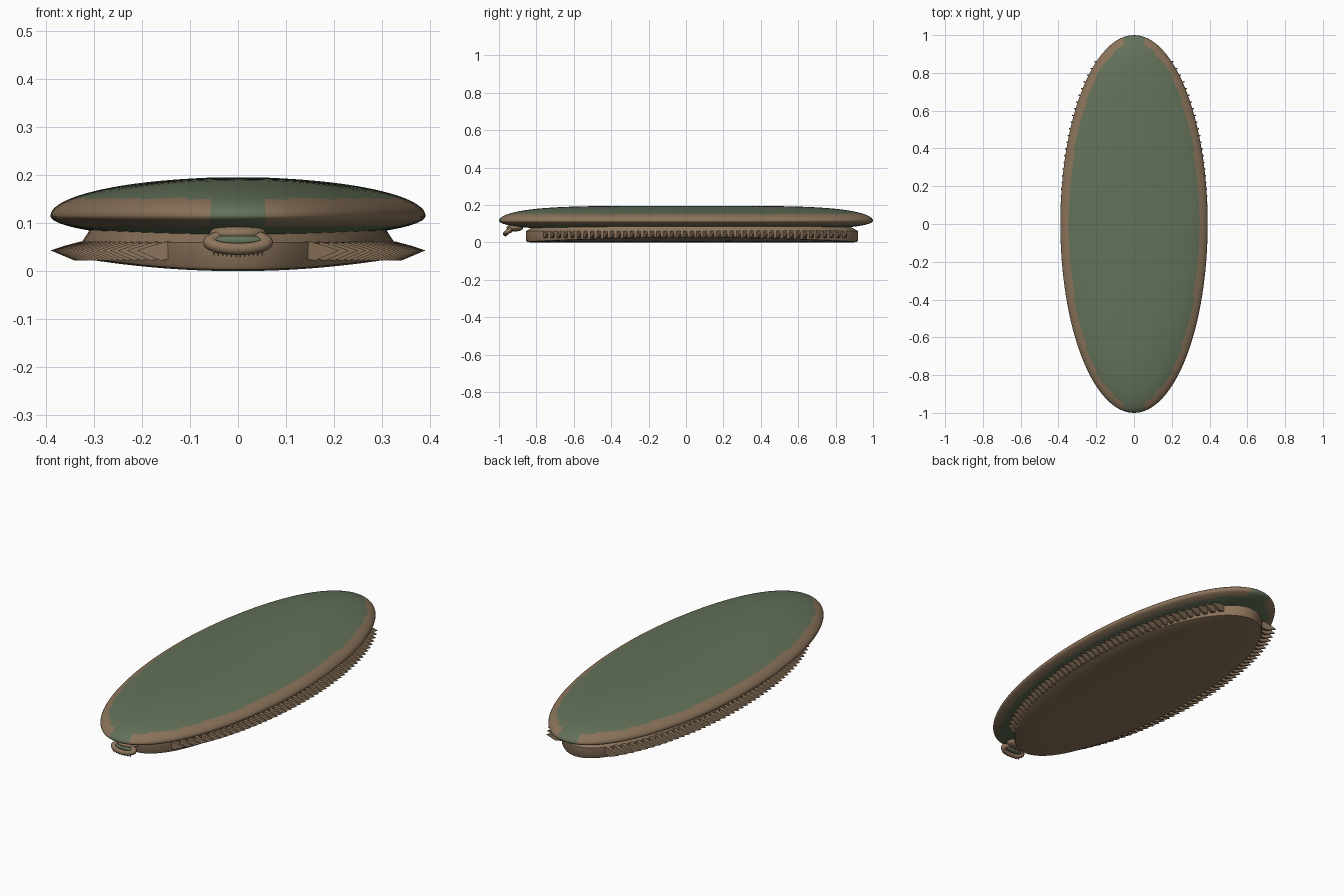
import bpy, bmesh, math
from mathutils import Matrix, Vector

cube = bpy.data.objects.get("Cube")
if cube:
    bpy.data.objects.remove(cube, do_unlink=True)


def material(name, rgb):
    m = bpy.data.materials.new(name)
    m.use_nodes = True
    m.diffuse_color = (*rgb, 1)
    bsdf = m.node_tree.nodes["Principled BSDF"]
    bsdf.inputs["Base Color"].default_value = (*rgb, 1)
    bsdf.inputs["Roughness"].default_value = 0.8
    return m


green = material("moss green", (0.125, 0.165, 0.1))
brown = material("flesh brown", (0.26, 0.175, 0.105))


def finish(name, bm, mats, smooth=True):
    bmesh.ops.recalc_face_normals(bm, faces=bm.faces)
    mesh = bpy.data.meshes.new(name)
    bm.to_mesh(mesh)
    bm.free()
    for m in mats:
        mesh.materials.append(m)
    ob = bpy.data.objects.new(name, mesh)
    bpy.context.collection.objects.link(ob)
    if smooth:
        bpy.ops.object.select_all(action='DESELECT')
        ob.select_set(True)
        bpy.context.view_layer.objects.active = ob
        bpy.ops.object.shade_smooth_by_angle(angle=math.radians(40))
    return ob


def oval_loft(rings, place, segments=96):
    """Loft closed rings; place(ring, angle) gives each point."""
    bm = bmesh.new()
    loops = [[bm.verts.new(place(r, math.tau * i / segments)) for i in range(segments)]
             for r in rings]
    for a, b in zip(loops, loops[1:]):
        for i in range(segments):
            j = (i + 1) % segments
            bm.faces.new((a[i], a[j], b[j], b[i]))
    bm.faces.new(loops[0])
    bm.faces.new(loops[-1])
    return bm


# Shell: flat oval dome, fuller towards its two ends
def shell_point(t, a):
    r = math.cos(t)
    power = 2 + 2.6 * abs(math.sin(a)) ** 4
    h = math.sqrt(max(0, 1 - r ** power))
    z = 0.115 + (0.08 if t > 0 else -0.05) * h
    return (0.39 * r * math.cos(a), r * math.sin(a), z)


steps = 36
bm = oval_loft([math.pi * 0.497 * i / steps for i in range(-steps, steps + 1)],
               shell_point, 128)
for f in bm.faces:
    c = f.calc_center_median()
    f.material_index = int(0.094 < c.z < 0.151 and abs(c.x) > 0.055)
finish("shell", bm, [green, brown])


# Foot: oval slab, slightly curved across underneath
def foot_point(ring, a):
    r, z = ring
    x = 0.325 * r * math.cos(a)
    lift = 0.25 * x * x if z < 0.05 else 0
    return (x, 0.032 + 0.888 * r * math.sin(a), z + lift)


foot_profile = [(0.05, 0.11), (0.9, 0.11), (0.97, 0.075), (1, 0.06), (1, 0.01), (0.994, 0.003),
                (0.975, 0), (0.8, 0), (0.6, 0), (0.4, 0), (0.2, 0), (0.05, 0)]
finish("foot", oval_loft(foot_profile, foot_point), [brown])


# Gills: a row of pointed blades down each side
def add_gill(bm, side, y):
    tip = 0.39 * math.sqrt(1 - ((y - 0.05) / 0.95) ** 2)
    outline = [(-0.1, 0.03), (-0.05, 0.022), (0, 0.043), (-0.03, 0.053), (-0.06, 0.061),
               (-0.1, 0.066)]
    caps = []
    for edge in (-1, 1):
        caps.append([bm.verts.new((side * (tip + u), y + 0.2 * u + 0.01
                                   + edge * (0.003 - 0.1 * u if u > -0.06 else 0.01), z))
                     for u, z in outline])
    front, back = caps
    bm.faces.new(front)
    bm.faces.new(back)
    for i in range(len(outline)):
        j = (i + 1) % len(outline)
        bm.faces.new((front[i], front[j], back[j], back[i]))


count = 46
for side, name in ((1, "left_gills"), (-1, "right_gills")):
    bm = bmesh.new()
    for i in range(count):
        add_gill(bm, side, -0.75 + 1.6 * i / (count - 1))
    finish(name, bm, [brown], smooth=False)

# Mouth: tilted oval ring hung under the front of the shell
tilt = Matrix.Translation((0, -0.95, 0.06)) @ Matrix.Rotation(math.radians(-50), 4, 'X')
bm = bmesh.new()
major, minor = 40, 12
grid = []
for i in range(major):
    a = math.tau * i / major
    row = []
    for j in range(minor):
        b = math.tau * j / minor
        p = Vector(((0.058 + 0.015 * math.cos(b)) * math.cos(a),
                    0.013 * math.sin(b),
                    (0.022 + 0.012 * math.cos(b)) * math.sin(a)))
        row.append(bm.verts.new(tilt @ p))
    grid.append(row)
for i in range(major):
    for j in range(minor):
        k, l = (i + 1) % major, (j + 1) % minor
        bm.faces.new((grid[i][j], grid[k][j], grid[k][l], grid[i][l]))
finish("mouth_ring", bm, [brown])


def ellipsoid(name, centre, radii, mat):
    bm = bmesh.new()
    bmesh.ops.create_uvsphere(bm, u_segments=32, v_segments=16, radius=1)
    bm.transform(Matrix.Translation(centre) @ Matrix.Diagonal((*radii, 1)))
    finish(name, bm, [mat])


ellipsoid("mouth_lining", (0, -0.945, 0.063), (0.055, 0.018, 0.014), green)
ellipsoid("neck", (0, -0.915, 0.078), (0.06, 0.045, 0.02), brown)

# Teeth: small cones along the lower lip
bm = bmesh.new()
for i in range(12):
    x = -0.05 + 0.1 * i / 11
    at = Matrix.Translation((x, -0.965, 0.04 - 0.004 * math.cos(x * 30)))
    bmesh.ops.create_cone(bm, cap_ends=True, segments=6, radius1=0.001, radius2=0.004,
                          depth=0.014, matrix=at)
finish("teeth", bm, [brown], smooth=False)
